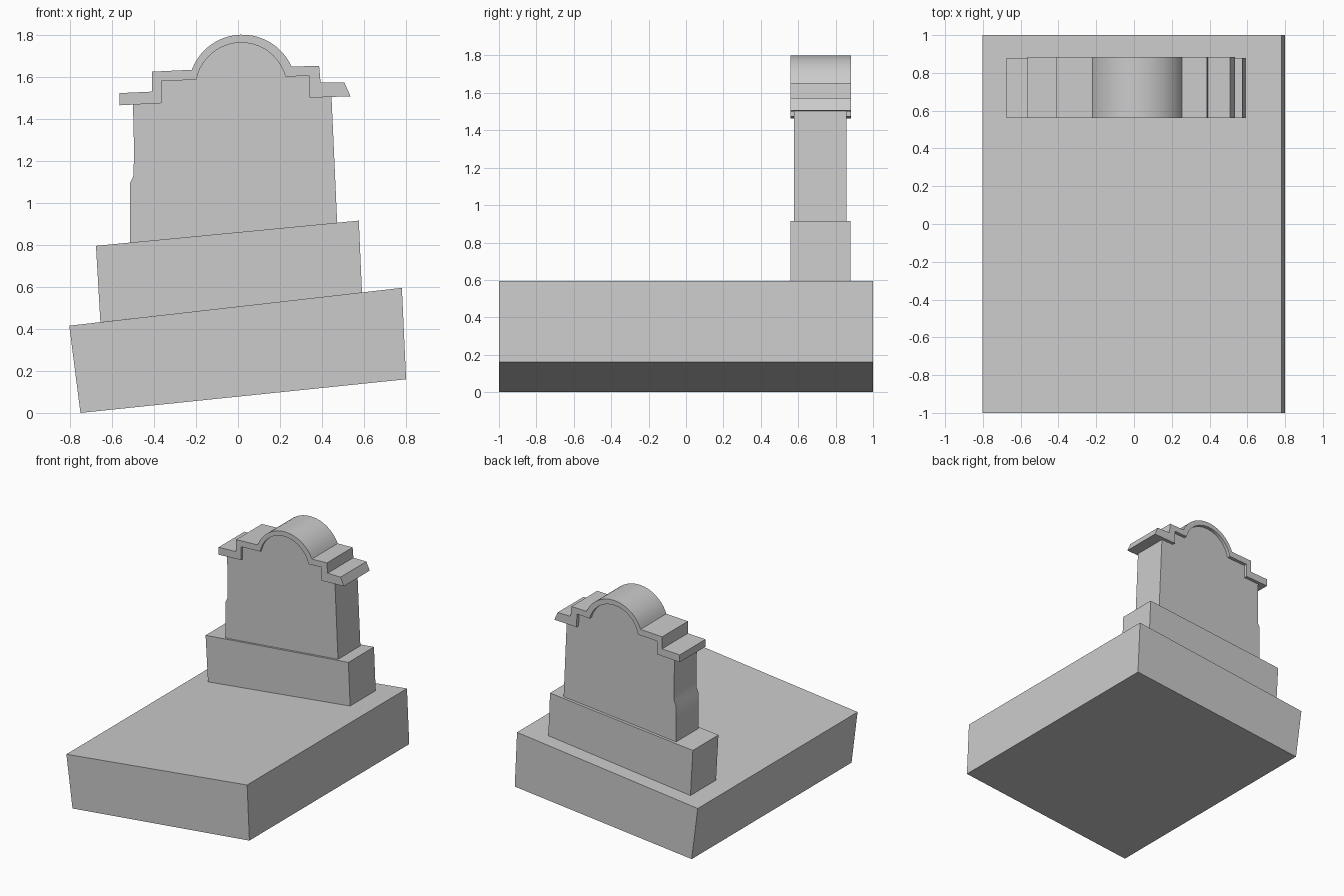
import bpy, bmesh, math
from mathutils import Vector

if "Cube" in bpy.data.objects:
    bpy.data.objects.remove(bpy.data.objects["Cube"])


def arc(a, top, b, n=20):
    """Points along the circle through a, top and b (b excluded, a excluded)."""
    a, top, b = Vector(a), Vector(top), Vector(b)
    d = 2 * (a.x * (top.y - b.y) + top.x * (b.y - a.y) + b.x * (a.y - top.y))
    sa, st, sb = a.length_squared, top.length_squared, b.length_squared
    cx = (sa * (top.y - b.y) + st * (b.y - a.y) + sb * (a.y - top.y)) / d
    cz = (sa * (b.x - top.x) + st * (a.x - b.x) + sb * (top.x - a.x)) / d
    r = math.hypot(a.x - cx, a.y - cz)
    t0 = math.atan2(a.y - cz, a.x - cx)
    t1 = math.atan2(b.y - cz, b.x - cx)
    angles = [t0 + (t1 - t0) * i / n for i in range(1, n)]
    return [(cx + r * math.cos(t), cz + r * math.sin(t)) for t in angles]


def extrude_profile(name, points, y0, y1, smooth=False):
    """Solid made from a front (x, z) outline running from y0 to y1."""
    bm = bmesh.new()
    face = bm.faces.new([bm.verts.new((x, y0, z)) for x, z in points])
    ext = bmesh.ops.extrude_face_region(bm, geom=[face], use_keep_orig=True)
    verts = [g for g in ext["geom"] if isinstance(g, bmesh.types.BMVert)]
    bmesh.ops.translate(bm, verts=verts, vec=(0, y1 - y0, 0))
    bmesh.ops.recalc_face_normals(bm, faces=bm.faces)
    mesh = bpy.data.meshes.new(name)
    bm.to_mesh(mesh)
    bm.free()
    obj = bpy.data.objects.new(name, mesh)
    bpy.context.collection.objects.link(obj)
    if smooth:
        bpy.ops.object.select_all(action='DESELECT')
        bpy.context.view_layer.objects.active = obj
        obj.select_set(True)
        bpy.ops.object.shade_smooth_by_angle(angle=math.radians(25))
    return obj


# Tilted grave base and the plinth standing at its back
extrude_profile("grave_base",
                [(-0.75, 0), (0.80, 0.16), (0.78, 0.595), (-0.803, 0.415)], -1, 1)
extrude_profile("plinth",
                [(-0.655, 0.432), (0.59, 0.573), (0.575, 0.915), (-0.676, 0.795)],
                0.56, 0.88)

# Underside of the coping, shared with the top of the headstone
left_end, right_end = (-0.198, 1.586), (0.226, 1.60)
inner = ([(-0.364, 1.474), (-0.364, 1.579), left_end]
         + arc(left_end, (0.012, 1.762), right_end)
         + [right_end, (0.338, 1.605), (0.34, 1.50)])

# Headstone slab with the worn notch on its left edge
extrude_profile("headstone",
                [(0.445, 1.505), (0.472, 0.905), (-0.514, 0.81), (-0.514, 1.093),
                 (-0.497, 1.13), (-0.495, 1.264), (-0.5, 1.469)] + inner,
                0.577, 0.857, smooth=True)

# Stepped and arched coping with a broken right tip
left_top, right_top = (-0.22, 1.633), (0.255, 1.648)
outer = ([(-0.563, 1.522), (-0.409, 1.529), (-0.409, 1.624), left_top]
         + arc(left_top, (0.015, 1.80), right_top)
         + [right_top, (0.386, 1.652), (0.393, 1.572), (0.507, 1.572), (0.535, 1.507)])
extrude_profile("coping", outer + inner[::-1] + [(-0.563, 1.464)],
                0.56, 0.883, smooth=True)
